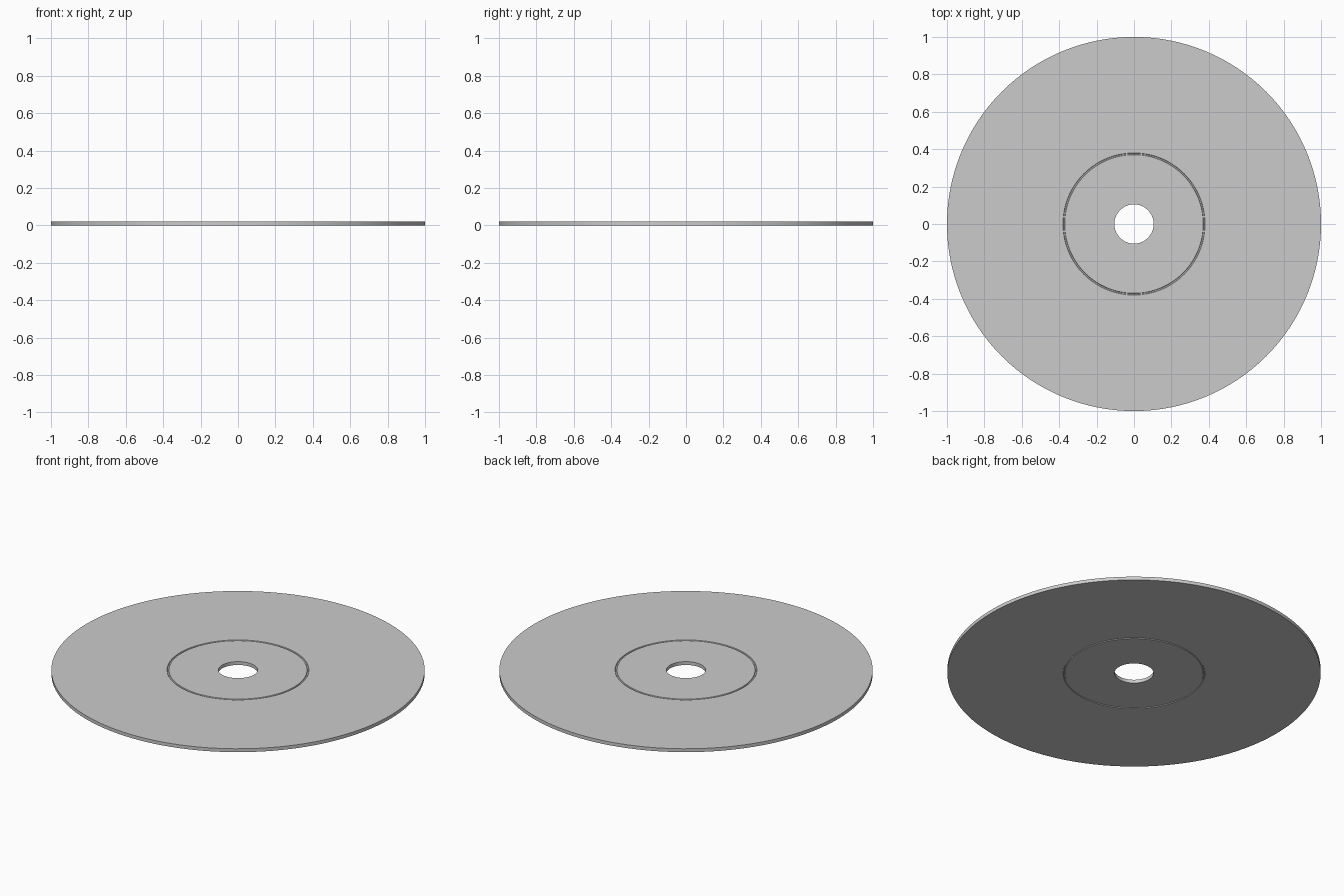
import bpy, bmesh, math

if "Cube" in bpy.data.objects:
    bpy.data.objects.remove(bpy.data.objects["Cube"])

SEGMENTS = 128
THICK = 0.02
GROOVE = 0.004

# Half profile (radius, height): top face with shallow ring groove, mirrored below
top = [(0.105, THICK), (0.37, THICK), (0.372, THICK - GROOVE),
       (0.378, THICK - GROOVE), (0.38, THICK), (1.0, THICK)]
profile = top + [(r, THICK - z) for r, z in reversed(top)]

# Disc: profile swept around the vertical axis
bm = bmesh.new()
rings = []
for i in range(SEGMENTS):
    a = 2 * math.pi * i / SEGMENTS
    rings.append([bm.verts.new((r * math.cos(a), r * math.sin(a), z)) for r, z in profile])
n = len(profile)
for i in range(SEGMENTS):
    a, b = rings[i], rings[(i + 1) % SEGMENTS]
    for j in range(n):
        k = (j + 1) % n
        bm.faces.new((a[j], a[k], b[k], b[j]))
bmesh.ops.recalc_face_normals(bm, faces=bm.faces[:])

mesh = bpy.data.meshes.new("disc")
bm.to_mesh(mesh)
bm.free()
disc = bpy.data.objects.new("disc", mesh)
bpy.context.collection.objects.link(disc)

# Smooth rims, crisp edges
bpy.context.view_layer.objects.active = disc
disc.select_set(True)
bpy.ops.object.shade_smooth_by_angle(angle=math.radians(25))
